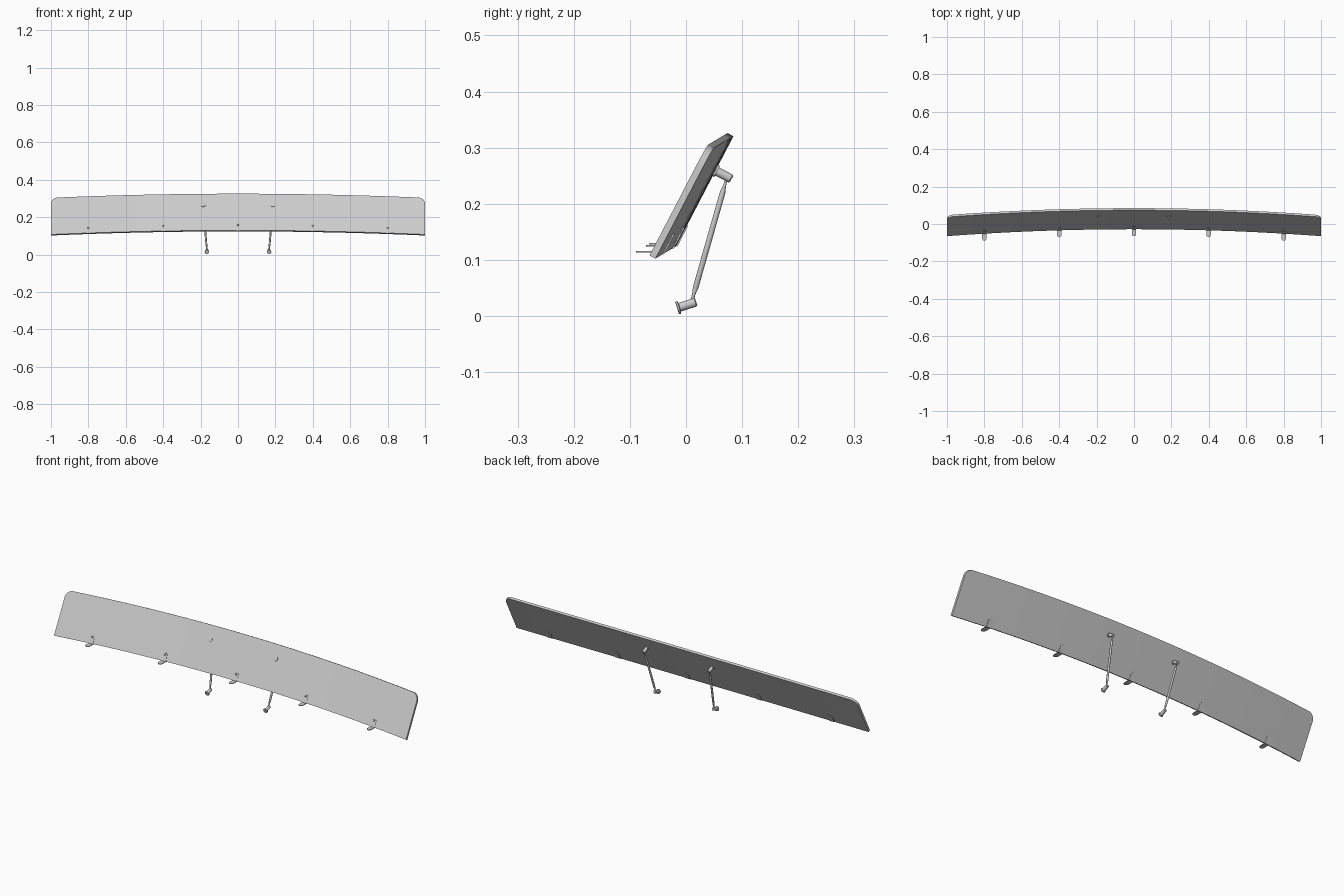
import bpy, bmesh, math
from mathutils import Vector

if "Cube" in bpy.data.objects:
    bpy.data.objects.remove(bpy.data.objects["Cube"])

UP = Vector((0, 0.4616, 0.887))       # direction up the slanted panel
BACK = Vector((0, 0.887, -0.4616))    # panel normal toward the rear
L, T, R = 0.221, 0.012, 0.035         # panel height, thickness, corner radius


def on_panel(x, v, d):
    """Point on the bowed panel: x across, v up the slope, d behind the front face."""
    bow = 1 - x * x
    return Vector((x, -0.065 + 0.037 * bow, 0.108 + 0.022 * bow)) + UP * v + BACK * d


def finish(name, bm, angle=35):
    bmesh.ops.recalc_face_normals(bm, faces=bm.faces[:])
    me = bpy.data.meshes.new(name)
    bm.to_mesh(me)
    bm.free()
    ob = bpy.data.objects.new(name, me)
    bpy.context.collection.objects.link(ob)
    bpy.ops.object.select_all(action='DESELECT')
    bpy.context.view_layer.objects.active = ob
    ob.select_set(True)
    bpy.ops.object.shade_smooth_by_angle(angle=math.radians(angle))
    return ob


def turned(name, start, axis, profile, n=20):
    """Lathe (distance, radius) pairs around an axis."""
    axis = axis.normalized()
    side = axis.orthogonal().normalized()
    other = axis.cross(side)
    bm = bmesh.new()
    rings = []
    for h, r in profile:
        rings.append([bm.verts.new(start + axis * h + r * (
            side * math.cos(2 * math.pi * i / n) + other * math.sin(2 * math.pi * i / n)))
            for i in range(n)])
    for a, b in zip(rings, rings[1:]):
        for i in range(n):
            bm.faces.new((a[i], a[(i + 1) % n], b[(i + 1) % n], b[i]))
    bm.faces.new(rings[0])
    bm.faces.new(rings[-1])
    return finish(name, bm)


def tab(name, origin, along, normal, length, half_w, thick):
    """Flat tab with a half-round far end."""
    across = Vector((1, 0, 0))
    pts = [(-half_w, 0), (half_w, 0)]
    for i in range(13):
        a = math.pi * i / 12
        pts.append((half_w * math.cos(a), length - half_w + half_w * math.sin(a)))
    bm = bmesh.new()
    face = bm.faces.new([bm.verts.new(origin + across * u + along * w) for u, w in pts])
    ext = bmesh.ops.extrude_face_region(bm, geom=[face])
    moved = [g for g in ext['geom'] if isinstance(g, bmesh.types.BMVert)]
    bmesh.ops.translate(bm, verts=moved, vec=normal * thick)
    return finish(name, bm)


# Bowed panel with rounded upper corners
flat = 1 - R
corner = [flat + R * math.sin(math.pi / 2 * i / 8) for i in range(1, 9)]
xs = [-x for x in reversed(corner)] + [flat * (i / 20 - 1) for i in range(41)] + corner
bm = bmesh.new()
loops = []
for x in xs:
    over = max(0, abs(x) - flat)
    top = L - R + math.sqrt(max(0, R * R - over * over))
    loops.append([bm.verts.new(on_panel(x, v, d))
                  for v, d in ((0, 0), (top, 0), (top, T), (0, T))])
for a, b in zip(loops, loops[1:]):
    for i in range(4):
        bm.faces.new((a[i], a[(i + 1) % 4], b[(i + 1) % 4], b[i]))
bm.faces.new(loops[0])
bm.faces.new(loops[-1])
finish("wind_panel", bm)

# Clips along the lower edge
for k, x in enumerate((-0.8, -0.4, 0, 0.4, 0.8)):
    low = on_panel(x, 0, 0)
    tab(f"clip_foot_{k}", low + Vector((0, 0.008, -0.003)), Vector((0, -1, 0)),
        Vector((0, 0, 1)), 0.045, 0.012, 0.003)
    tab(f"clip_front_{k}", on_panel(x, -0.001, 0.001), UP, -BACK, 0.042, 0.012, 0.002)
    tab(f"clip_back_{k}", on_panel(x, 0.0, T - 0.001), UP, BACK, 0.042, 0.015, 0.003)
    turned(f"clip_rivet_{k}", on_panel(x, 0.031, 0.001), -BACK,
           [(0, 0.005), (0.004, 0.005), (0.006, 0.003)], 12)

# Support rods with upper and lower standoffs
for name, s in (("left", -1), ("right", 1)):
    head = on_panel(0.186 * s, 0.153, 0)
    turned(f"upper_standoff_{name}", head, BACK,
           [(-0.003, 0.008), (-0.002, 0.011), (0.001, 0.011), (0.001, 0.006), (T, 0.006),
            (T, 0.011), (T + 0.004, 0.011), (T + 0.004, 0.008),
            (0.043, 0.008), (0.045, 0.006)])
    foot = Vector((0.166 * s, -0.015, 0.0145))
    axis = Vector((0, 0.95, 0.3))
    turned(f"lower_standoff_{name}", foot, axis,
           [(-0.001, 0.011), (0, 0.012), (0.003, 0.012), (0.004, 0.008),
            (0.033, 0.008), (0.035, 0.006)])
    p = Vector((0.166 * s, 0.009, 0.022))
    q = head + BACK * 0.036
    n = (q - p).length
    turned(f"support_rod_{name}", p, q - p,
           [(0, 0.003), (0.018, 0.003), (0.03, 0.005), (n - 0.03, 0.005),
            (n - 0.016, 0.0025), (n, 0.0025)], 16)
